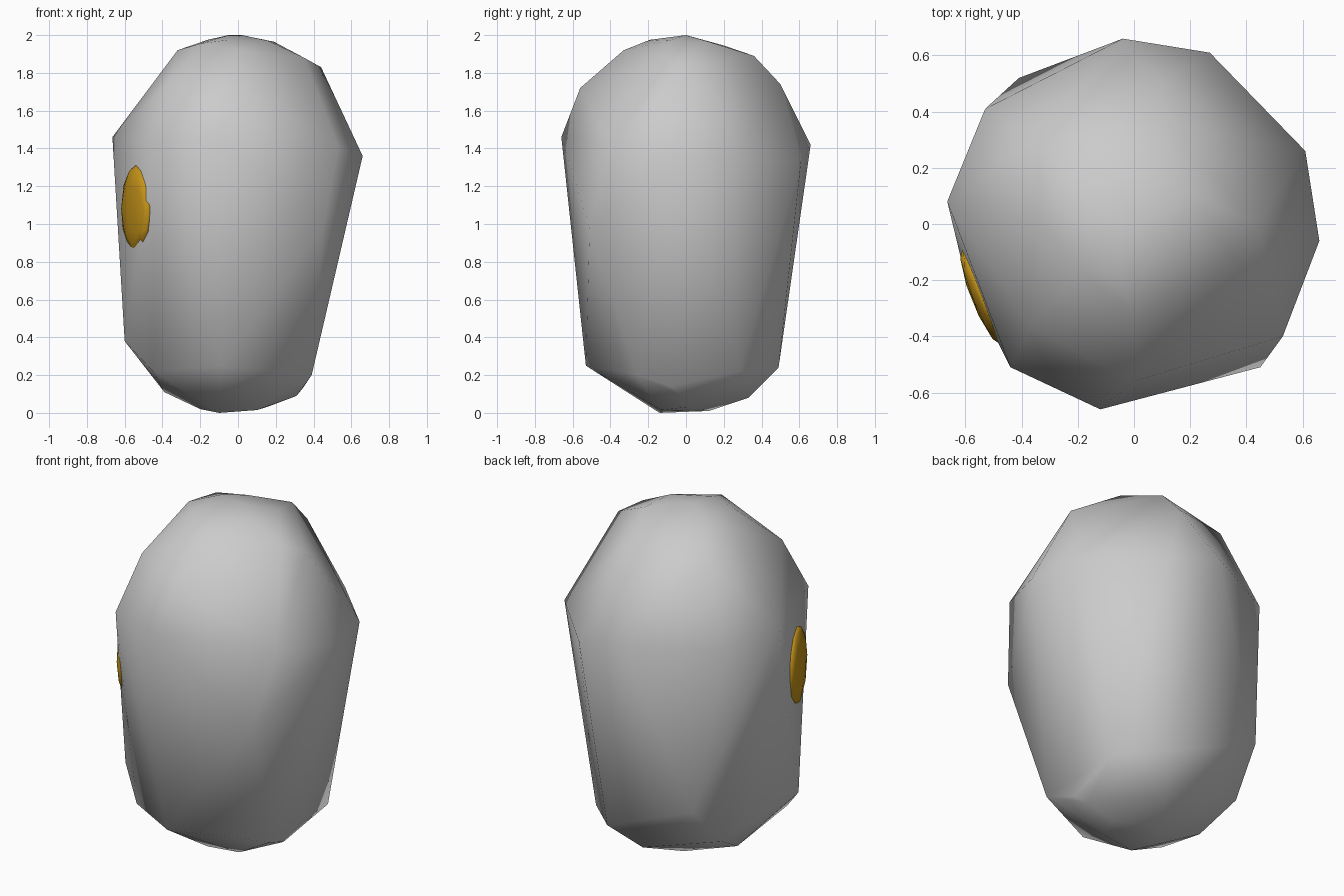
import bpy, bmesh, math
from mathutils import Matrix

# corner points of the boulder, from bottom to top
corners = [
    # underside
    (-.10, -.14, 0), (.10, -.13, .015), (-.07, .12, .01), (-.20, 0, .02), (.15, 0, .03),
    (.31, -.02, .09), (.35, -.08, .14), (.05, .33, .08), (-.39, .08, .11),
    # lower rim
    (-.09, -.53, .25), (-.45, -.30, .22), (-.60, -.19, .38), (-.45, .31, .24),
    (.17, .49, .24), (.39, .28, .22), (.39, -.26, .20),
    # sides
    (.45, -.51, .98), (-.41, .52, .48),
    # widest ring
    (-.665, .08, 1.46), (-.44, -.51, 1.43), (-.12, -.66, 1.46), (.53, -.40, 1.41),
    (.66, -.06, 1.36), (.61, .26, 1.36), (.27, .61, 1.34), (-.04, .66, 1.42),
    (-.53, .41, 1.42),
    # shoulders
    (0, -.56, 1.72), (-.37, -.365, 1.74), (.44, 0, 1.83), (.35, -.10, 1.88),
    (.10, .50, 1.74), (.10, .36, 1.89), (-.35, .30, 1.85), (-.32, 0, 1.92),
    (0, -.33, 1.92),
    # crown
    (-.20, -.16, 1.955), (-.05, -.19, 1.975), (.16, -.09, 1.97), (.19, .12, 1.965),
    (-.08, .20, 1.945), (-.16, .07, 1.975), (-.05, 0, 2), (.02, 0, 2),
]


def finish(bm, name):
    mesh = bpy.data.meshes.new(name)
    for f in bm.faces:
        f.smooth = True
    bm.to_mesh(mesh)
    bm.free()
    ob = bpy.data.objects.new(name, mesh)
    bpy.context.collection.objects.link(ob)
    return ob


# boulder: convex hull of the corners
bm = bmesh.new()
for c in corners:
    bm.verts.new(c)
bmesh.ops.convex_hull(bm, input=bm.verts[:])
bmesh.ops.delete(bm, geom=[v for v in bm.verts if not v.link_faces], context='VERTS')
bmesh.ops.recalc_face_normals(bm, faces=bm.faces[:])
finish(bm, "boulder")

# ore patch: flattened low-poly lump set into the front left side
bm = bmesh.new()
place = (Matrix.Translation((-.538, -.258, 1.08))
         @ Matrix.Rotation(math.radians(22), 4, 'Z')
         @ Matrix.Diagonal((.042, .19, .235, 1)))
bmesh.ops.create_icosphere(bm, subdivisions=2, radius=1, matrix=place)
patch = finish(bm, "ore_patch")
mat = bpy.data.materials.new("ore_gold")
mat.diffuse_color = (.57, .30, .01, 1)
patch.data.materials.append(mat)
